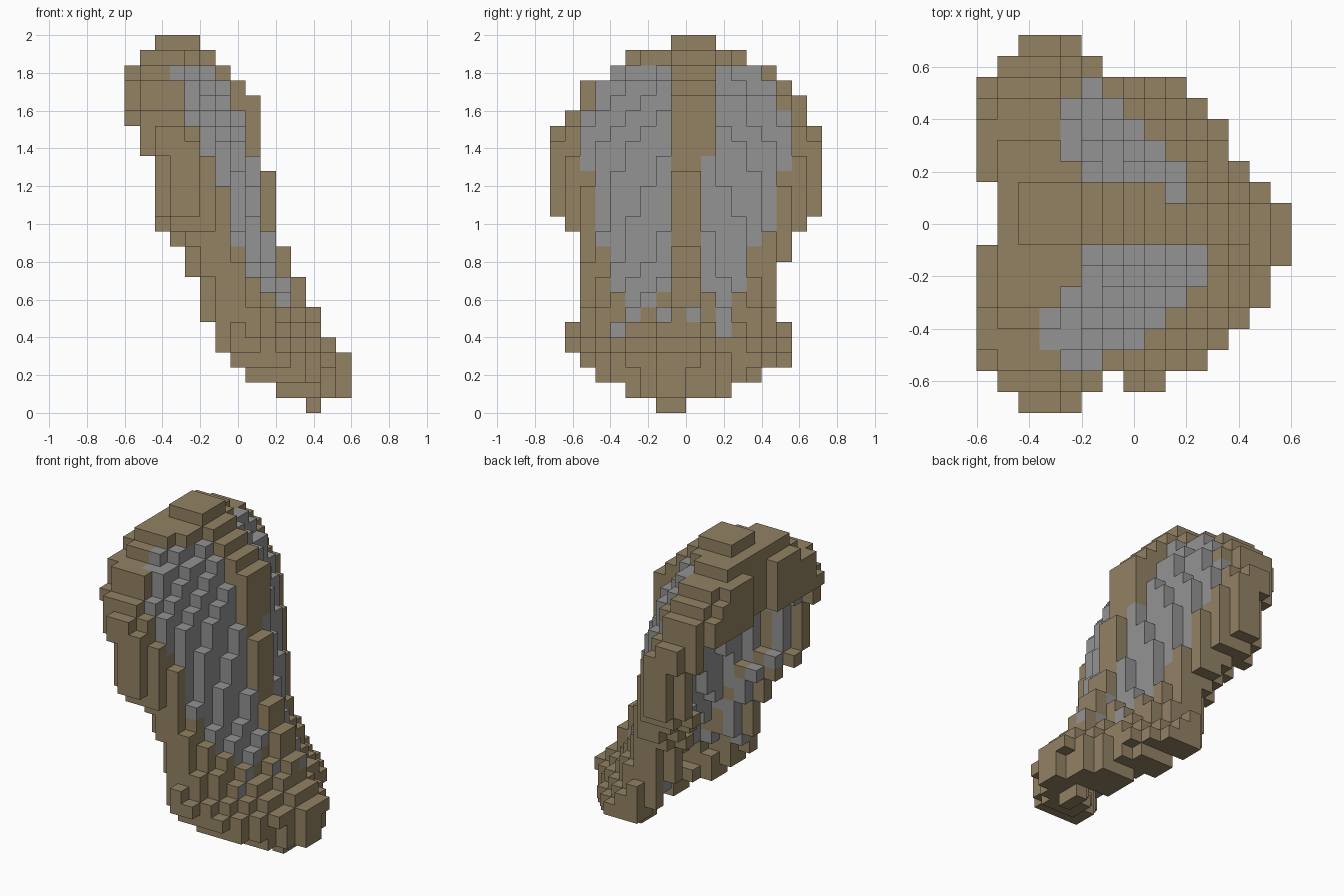
import bpy, bmesh
from mathutils import Vector

cube = bpy.data.objects.get("Cube")
if cube:
    bpy.data.objects.remove(cube, do_unlink=True)

V = 0.08  # block size


def material(name, rgb):
    m = bpy.data.materials.new(name)
    m.use_nodes = True
    m.diffuse_color = (*rgb, 1)
    m.node_tree.nodes["Principled BSDF"].inputs["Base Color"].default_value = (*rgb, 1)
    return m


BROWN = material("brown", (0.292, 0.224, 0.127))
GREY = material("grey", (0.292, 0.292, 0.292))

# Profile of the leaning shell: first layer, y start, y end, back x, front x (in blocks)
PROFILE = [
    (0, -2, 0, 12, 13), (1, -4, 3, 10, 15), (2, -6, 5, 8, 15), (3, -7, 7, 7, 15),
    (4, -8, 7, 6, 14), (5, -8, 7, 6, 13), (6, -7, 6, 5, 13), (7, -7, 6, 5, 12),
    (9, -7, 6, 4, 11), (10, -7, 7, 4, 11), (11, -7, 7, 3, 10), (12, -8, 8, 2, 10),
    (13, -9, 9, 2, 10), (16, -9, 9, 2, 9), (17, -9, 9, 1, 9), (19, -8, 8, 0, 9),
    (20, -7, 8, 0, 9), (21, -7, 7, 0, 8), (22, -5, 6, 0, 7), (23, -4, 4, 1, 6),
    (24, -1, 2, 2, 5)]

# Front of the two lobes beside the ridge, by layer
LOBE = [(6, 11.7), (8.5, 10.5), (12.5, 9.5), (17.5, 8.5), (20.5, 7.5), (24, 4.7)]

# Half width of the grey panels by height, and the loose spots under them
PANEL = [(0.56, 0.3), (0.7, 0.37), (0.9, 0.39), (1.0, 0.46), (1.4, 0.56), (1.6, 0.54), (1.84, 0.40)]
SPOTS = {(-5, 5), (-4, 6), (-2, 6), (0, 6), (2, 5), (2, 6)}


def blend(points, s):
    """Straight-line value between points, 0 outside them."""
    for (a, va), (b, vb) in zip(points, points[1:]):
        if a <= s <= b:
            return va + (vb - va) * (s - a) / (b - a)
    return 0


def is_ridge(j, k):
    return -1 <= j < (2 if k >= 17 else 1)   # wider near the top


def on_panel(j, k):
    y, z = (j + 0.5) * V, (k + 0.5) * V
    if is_ridge(j, k) or (k == 7 and abs(y) < 0.16):
        return False
    return abs(y + (0.04 if z < 0.98 else 0)) < blend(PANEL, z)


# Fill the blocks: convex front with a ridge, hollow back, rim, solid cap
cells = {}
for k in range(25):
    _, y0, y1, x0, x1 = [p for p in PROFILE if p[0] <= k][-1]
    chin = k < 6
    half = (y1 - y0) / 2
    mid = -0.75 if chin else (y0 + y1) / 2
    for j in range(y0, y1):
        t = abs(j + 0.5 - mid) / half
        if chin:
            front = x1 - 0.73 * half * t ** 1.4
        elif is_ridge(j, k):
            front = x1
        else:
            front = blend(LOBE, k) - 0.49 * half * t ** 1.6
        front = max(x0 + 1, round(front))
        edge = min(j - y0, y1 - 1 - j)
        rim = k >= 19 or k == 0 or edge < 2
        back = x0
        if (4 <= k < 23 and edge == 0) or (19 <= k <= 22 and -1 <= j < 2):
            back += 1
        if not rim:
            back = max(x0, front - (3 if chin else 2))
            if edge == 2:
                back = (x0 + back) // 2      # rim blends into the shell
        back = min(back, front - 1)
        for i in range(back, front):
            if on_panel(j, k) and i >= max(front - 2, 4 if j > 0 else 3):
                cells[i, j, k] = "panel"
            elif not rim and i == back and k >= 5 and abs(j + 0.5) < 7:
                cells[i, j, k] = "lining"
            elif (j, k) in SPOTS and i == front - 1:
                cells[i, j, k] = "spot"
            else:
                cells[i, j, k] = "frame"

SIDES = [(1, 0, 0), (-1, 0, 0), (0, 1, 0), (0, -1, 0), (0, 0, 1), (0, 0, -1)]

# Skin the exposed sides; spots are grey only on their front side
bm = bmesh.new()
for (i, j, k), kind in cells.items():
    centre = Vector((-0.6 + (i + 0.5) * V, (j + 0.5) * V, (k + 0.5) * V))
    for d in SIDES:
        if (i + d[0], j + d[1], k + d[2]) in cells:
            continue
        n = Vector(d)
        u = Vector((d[1], d[2], d[0]))
        w = n.cross(u)
        face = bm.faces.new([bm.verts.new(centre + (n + a * u + b * w) * V / 2)
                             for a, b in ((-1, -1), (1, -1), (1, 1), (-1, 1))])
        grey = kind in ("panel", "lining") or (kind == "spot" and d[0] == 1)
        face.material_index = 1 if grey else 0
bmesh.ops.remove_doubles(bm, verts=bm.verts, dist=0.001)
mesh = bpy.data.meshes.new("shell")
bm.to_mesh(mesh)
bm.free()
mesh.materials.append(BROWN)
mesh.materials.append(GREY)
bpy.context.collection.objects.link(bpy.data.objects.new("shell", mesh))
